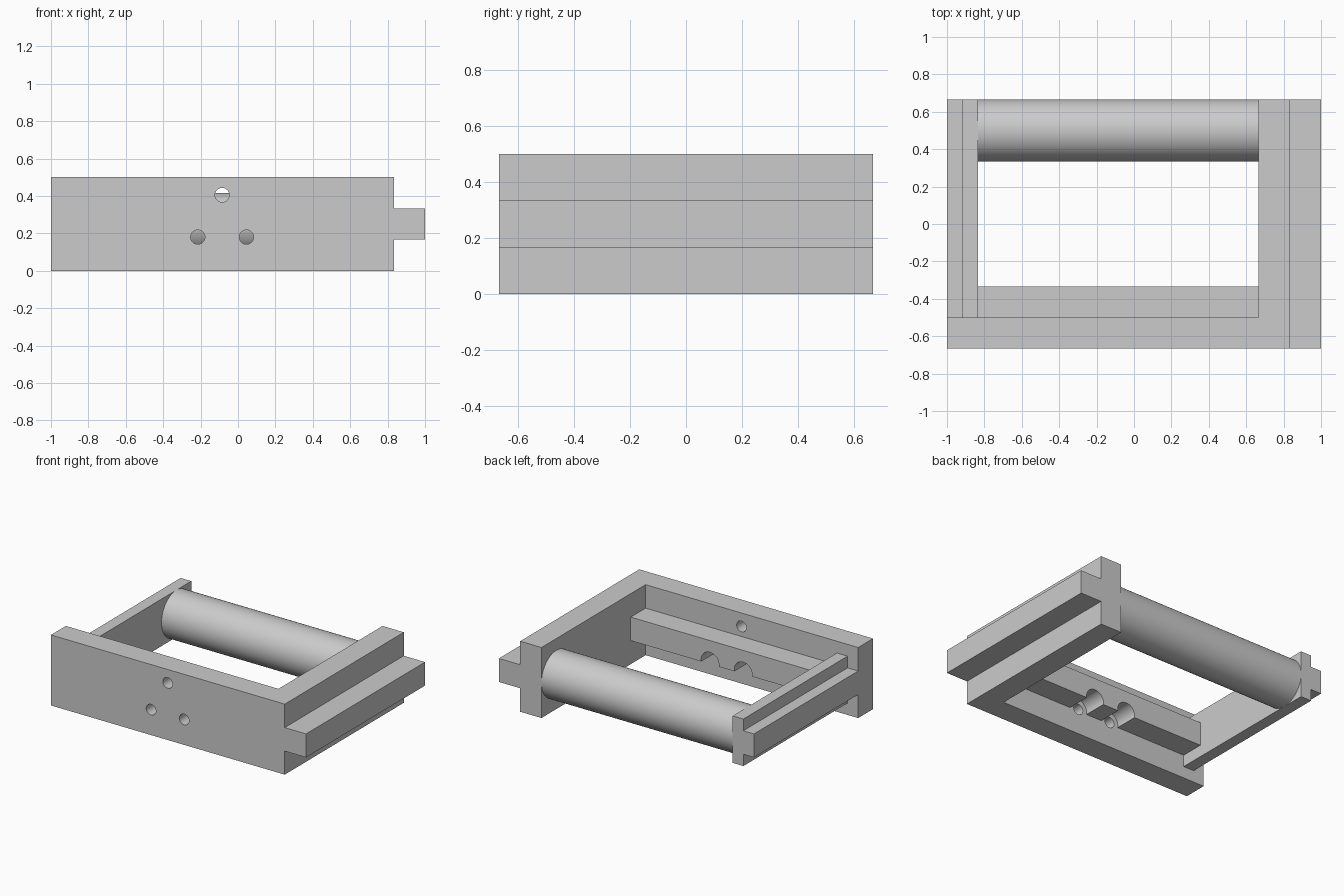
import bpy
import bmesh
import math
from mathutils import Matrix, Vector

if "Cube" in bpy.data.objects:
    bpy.data.objects.remove(bpy.data.objects["Cube"])

U = 1 / 6  # basic wall thickness

grey = bpy.data.materials.new("plain_grey")
grey.use_nodes = True
grey.diffuse_color = (0.6, 0.6, 0.6, 1)
grey.node_tree.nodes["Principled BSDF"].inputs["Base Color"].default_value = (0.6, 0.6, 0.6, 1)


def add_object(name, bm):
    bmesh.ops.recalc_face_normals(bm, faces=bm.faces)
    mesh = bpy.data.meshes.new(name)
    bm.to_mesh(mesh)
    bm.free()
    mesh.materials.append(grey)
    obj = bpy.data.objects.new(name, mesh)
    bpy.context.collection.objects.link(obj)
    return obj


def prism(name, points, sweep):
    """Extrude a closed outline of 3D points along a vector."""
    bm = bmesh.new()
    face = bm.faces.new([bm.verts.new(p) for p in points])
    result = bmesh.ops.extrude_face_region(bm, geom=[face], use_keep_orig=True)
    moved = [g for g in result["geom"] if isinstance(g, bmesh.types.BMVert)]
    bmesh.ops.translate(bm, verts=moved, vec=Vector(sweep))
    return add_object(name, bm)


def box(name, low, high):
    (x0, y0, z0), (x1, y1, z1) = low, high
    outline = [(x0, y0, z0), (x1, y0, z0), (x1, y1, z0), (x0, y1, z0)]
    return prism(name, outline, (0, 0, z1 - z0))


def rod(name, axis, centre, radius, length, sides):
    bm = bmesh.new()
    turn = Matrix.Rotation(math.pi / 2, 4, "Y" if axis == "X" else "X")
    bmesh.ops.create_cone(bm, cap_ends=True, segments=sides, radius1=radius, radius2=radius,
                          depth=length, matrix=Matrix.Translation(centre) @ turn)
    return add_object(name, bm)


def smooth(obj):
    bpy.ops.object.select_all(action="DESELECT")
    obj.select_set(True)
    bpy.context.view_layer.objects.active = obj
    bpy.ops.object.shade_smooth_by_angle(angle=math.radians(30))


def drill(obj, centres, radius):
    """Cut round holes along y, then discard the cutters."""
    bpy.context.view_layer.objects.active = obj
    for x, y, z in centres:
        cutter = rod("hole_cutter", "Y", (x, y, z), radius, 2 * U, 48)
        cutter.hide_render = True
        mod = obj.modifiers.new("hole", "BOOLEAN")
        mod.operation = "DIFFERENCE"
        mod.solver = "EXACT"
        mod.object = cutter
        bpy.ops.object.modifier_apply(modifier=mod.name)
        bpy.data.objects.remove(cutter)
    smooth(obj)


# L-shaped body: front plate and thick side wall
footprint = [(-1, -4 * U), (5 * U, -4 * U), (5 * U, 4 * U),
             (4 * U, 4 * U), (4 * U, -3 * U), (-1, -3 * U)]
frame = prism("frame", [(x, y, 0) for x, y in footprint], (0, 0, 3 * U))
low_holes = [(-0.215, -3.5 * U, 0.18), (0.045, -3.5 * U, 0.18)]
drill(frame, low_holes + [(-0.085, -3.5 * U, 0.405)], 0.038)

# Tongue on the outside of the thick wall
box("side_tongue", (5 * U, -4 * U, U), (1, 4 * U, 2 * U))

# Ledge behind the front plate, grooved where the low holes come through
ledge = box("inner_ledge", (-5 * U, -3 * U, U), (4 * U, -2 * U, 2 * U))
drill(ledge, [(x, -2.5 * U, z) for x, y, z in low_holes], 0.07)

# Thin side wall with its own tongue
inner, mid = -5 * U, -5.5 * U
section = [(inner, U / 2), (inner, 2.5 * U), (mid, 2.5 * U), (mid, 2 * U),
           (-1, 2 * U), (-1, U), (mid, U), (mid, U / 2)]
prism("thin_wall", [(x, -3 * U, z) for x, z in section], (0, 7 * U, 0))

# Round bar across the back
smooth(rod("back_bar", "X", (-0.5 * U, 3 * U, 1.5 * U), U, 9 * U, 96))
